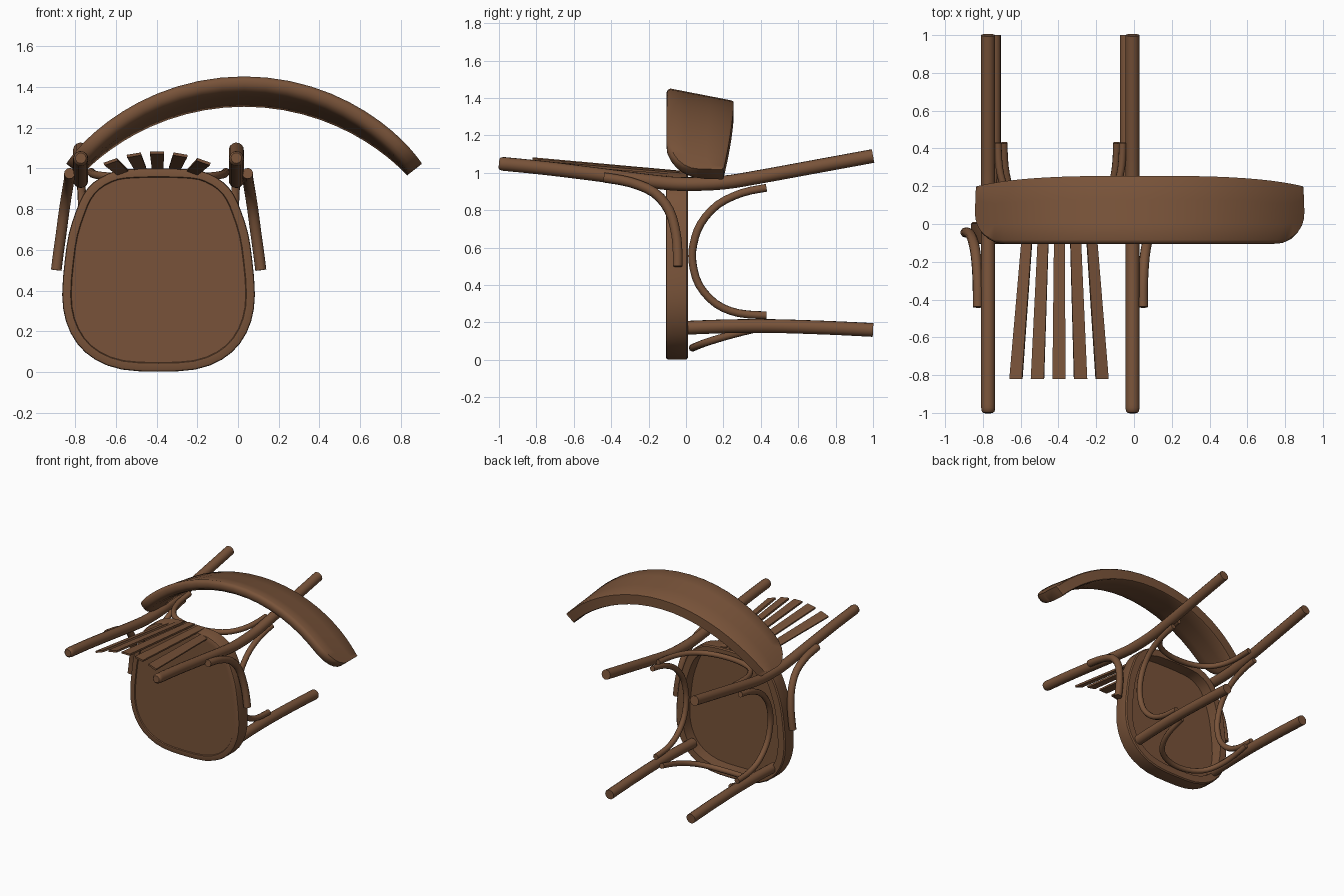
import bpy, bmesh, math
from mathutils import Vector

if "Cube" in bpy.data.objects:
    bpy.data.objects.remove(bpy.data.objects["Cube"])

CX = -0.39            # centre line of the seat and legs
wood = bpy.data.materials.new("brown wood")
wood.diffuse_color = (0.188, 0.086, 0.041, 1)
wood.use_nodes = True
wood.node_tree.nodes["Principled BSDF"].inputs["Base Color"].default_value = wood.diffuse_color


def finish(name, bm, angle=40):
    bmesh.ops.recalc_face_normals(bm, faces=bm.faces[:])
    me = bpy.data.meshes.new(name)
    bm.to_mesh(me)
    bm.free()
    me.materials.append(wood)
    ob = bpy.data.objects.new(name, me)
    bpy.context.collection.objects.link(ob)
    bpy.ops.object.select_all(action='DESELECT')
    ob.select_set(True)
    bpy.context.view_layer.objects.active = ob
    bpy.ops.object.shade_smooth_by_angle(angle=math.radians(angle))
    return ob


def spline(pts, closed=False, steps=4):
    """Catmull-Rom curve through the points."""
    pts = [Vector(p) for p in pts]
    n, out = len(pts), []
    get = (lambda i: pts[i % n]) if closed else (lambda i: pts[max(0, min(n - 1, i))])
    for i in range(n if closed else n - 1):
        a, b, c, d = (get(i + k) for k in (-1, 0, 1, 2))
        for s in range(steps):
            t = s / steps
            out.append(0.5 * (2 * b + (c - a) * t + (2 * a - 5 * b + 4 * c - d) * t * t
                              + (3 * b - a - 3 * c + d) * t ** 3))
    return out if closed else out + [pts[-1]]


def loft(bm, rings):
    """Skin a list of closed point rings and cap both ends."""
    vs = [[bm.verts.new(p) for p in r] for r in rings]
    n = len(vs[0])
    for a, b in zip(vs, vs[1:]):
        for i in range(n):
            j = (i + 1) % n
            bm.faces.new((a[i], a[j], b[j], b[i]))
    bm.faces.new(vs[0][::-1])
    bm.faces.new(vs[-1])


def rod(name, pts, r, steps=4, round_start=False, sides=14):
    path = spline(pts, steps=steps)
    radii = [r] * len(path)
    if round_start:
        d = (path[1] - path[0]).normalized()
        path = [path[0], path[0] + d * 0.008, path[0] + d * 0.025] + path[1:]
        radii = [r * 0.7, r * 0.92] + [r] * (len(path) - 2)
    rings, u = [], None
    for i, p in enumerate(path):
        t = (path[min(i + 1, len(path) - 1)] - path[max(i - 1, 0)]).normalized()
        u = t.orthogonal() if u is None else u - t * u.dot(t)
        u.normalize()
        w = t.cross(u)
        rings.append([p + radii[i] * (u * math.cos(k * math.tau / sides) + w * math.sin(k * math.tau / sides))
                      for k in range(sides)])
    bm = bmesh.new()
    loft(bm, rings)
    return finish(name, bm)


# seat: half outline (x, z) mirrored, then rings of (inset, y)
half = [(0.16, 0.995), (0.245, 0.975), (0.32, 0.93), (0.37, 0.87), (0.405, 0.79), (0.44, 0.68),
        (0.46, 0.55), (0.473, 0.38), (0.455, 0.25), (0.40, 0.14), (0.31, 0.06), (0.18, 0.012)]
loop = [(x, z, 0) for x, z in half] + [(0, 0.002, 0)] + [(-x, z, 0) for x, z in half[::-1]] + [(0, 1.0, 0)]
line = spline(loop, closed=True, steps=2)


def inset(d, y):
    ring = []
    for i, p in enumerate(line):
        t = (line[(i + 1) % len(line)] - line[i - 1]).normalized()
        ring.append(Vector((CX + p.x + t.y * d, y, p.y - t.x * d)))
    return ring


bm = bmesh.new()
loft(bm, [inset(d, y) for d, y in (
    (0.045, -0.100), (0.041, -0.107), (0.012, -0.107), (0.003, -0.103), (0, -0.094),
    (0, 0.002), (0.008, 0.01), (0.06, 0.01), (0.06, -0.08))])
finish("seat", bm)

# rods that repeat on both sides
for s, side in ((-1, "left"), (1, "right")):
    X = lambda d: CX + s * d
    rod("back_post_" + side,
        [(X(0.382), y, z) for y, z in ((-1, 1.05), (-0.75, 1.025), (-0.45, 0.988), (-0.15, 0.95), (0, 0.94),
                                       (0.2, 0.948), (0.4, 0.98), (0.7, 1.035), (1, 1.09))],
        0.037, round_start=True)
    rod("front_leg_" + side,
        [(X(0.352), y, z) for y, z in ((-0.03, 0.17), (0.2, 0.179), (0.45, 0.181), (0.75, 0.172), (1, 0.16))], 0.037)
    rod("side_brace_" + side,
        [(X(d), y, z) for d, y, z in (
            (0.38, 0.43, 0.92), (0.378, 0.3, 0.893), (0.375, 0.17, 0.83), (0.37, 0.08, 0.73), (0.367, 0.04, 0.62),
            (0.363, 0.035, 0.52), (0.36, 0.07, 0.40), (0.357, 0.16, 0.30), (0.354, 0.28, 0.25), (0.352, 0.43, 0.238))],
        0.021, steps=3, sides=10)
    rod("hip_brace_" + side,
        [(X(d), y, z) for d, y, z in (
            (0.437, -0.44, 0.975), (0.438, -0.3, 0.95), (0.447, -0.17, 0.895), (0.462, -0.09, 0.80),
            (0.478, -0.055, 0.68), (0.492, -0.045, 0.58), (0.502, -0.045, 0.50))], 0.027, steps=3, sides=10)

# arched braces between the front legs and between the back posts
arch = [(0.315, 0.43), (0.308, 0.3), (0.28, 0.19), (0.22, 0.10), (0.12, 0.05)]
arch = arch + [(0, 0.035)] + [(-x, y) for x, y in arch[::-1]]
rod("front_brace", [(CX + x * 0.95, y, 0.04 + 0.14 * (y / 0.43) ** 0.7) for x, y in arch], 0.02, steps=3, sides=10)
rod("back_brace", [(CX + x * 1.05, y, 0.952 + 0.03 * y / 0.43) for x, y in arch], 0.02, steps=3, sides=10)

# fanned back slats
for i in range(-2, 3):
    a = Vector((CX - 0.007 + i * 0.114, -0.82, 1.076 - 0.011 * i * i))
    b = Vector((CX - 0.005 + i * 0.083, -0.01, 1.003 - 0.007 * i * i))
    tilt = -i * 0.17
    u = Vector((math.cos(tilt), 0, math.sin(tilt)))
    n = Vector((-math.sin(tilt), 0, math.cos(tilt)))
    bm = bmesh.new()
    loft(bm, [[p + u * w * sx + n * 0.007 * sz for sx, sz in ((-1, -1), (1, -1), (1, 1), (-1, 1))]
              for p, w in ((a, 0.035), (b, 0.028))])
    finish(f"back_slat_{i + 3}", bm, 30)

# crest rail: rounded section swept along an arc, leaning inward to the back, corners rounded at the ends
R, CZ, A = 1.115, 0.34, math.radians(52)
section = [(0, 0.70), (0.02, 0.88), (0.06, 1), (0.3, 1), (0.65, 1), (0.97, 1), (1, 0.93),
           (1, 0.07), (0.97, 0), (0.65, 0), (0.3, 0), (0.10, 0.06), (0.03, 0.2), (0, 0.42)]
N, rings = 28, []
for k in range(N + 1):
    f = math.sin(math.pi / 2 * (2 * k / N - 1))      # denser near the ends
    e = abs(f)
    c = max(0, (e - 0.80) / 0.20)
    y0 = -0.105 + 0.16 * (1 - math.sqrt(max(0, 1 - c * c)))
    y1 = 0.255 - 0.055 * e ** 3
    drop = 0.07 * (1 - 0.75 * e * e)
    th = 0.085
    ring = []
    for v, h in section:
        y = y0 + (y1 - y0) * v
        r = R - drop * (y + 0.105) / 0.36 - th * (1 - h)
        ring.append(Vector((0.03 + r * math.sin(f * A), y, CZ + r * math.cos(f * A))))
    rings.append(ring)
bm = bmesh.new()
loft(bm, rings)
finish("crest_rail", bm)
